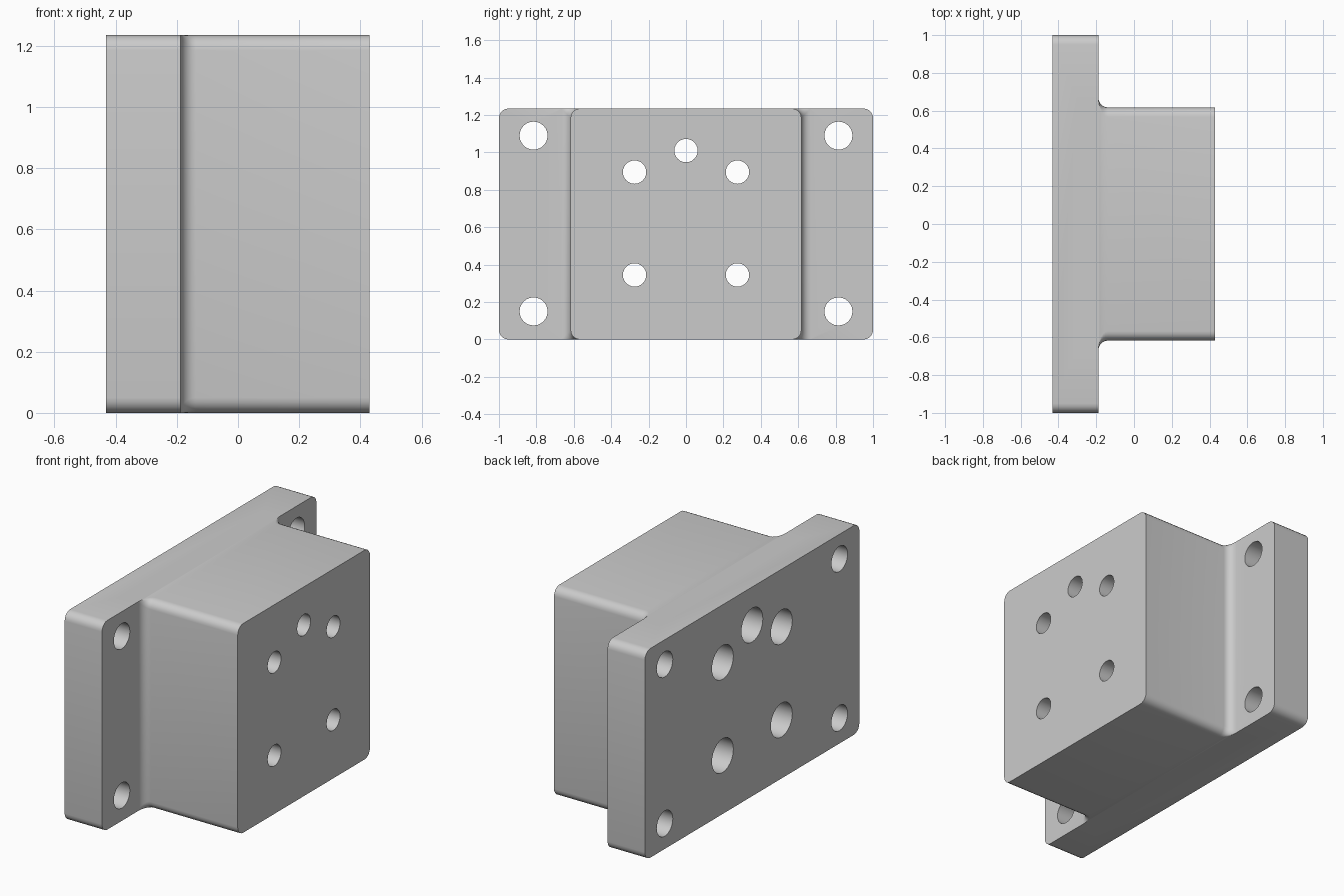
import bpy, bmesh
from math import sin, cos, pi

if "Cube" in bpy.data.objects:
    bpy.data.objects.remove(bpy.data.objects["Cube"])

H = 1.235                               # overall height
X0, X1, X2 = -0.432, -0.188, 0.43       # back, flange face, block face
W_FLANGE, W_BLOCK, R = 1.0, 0.617, 0.05


def rounded_rect(x, w, r, steps=5):
    """Rounded rectangle in the yz plane, standing on z = 0."""
    pts = []
    for i, (sy, cz) in enumerate([(1, H - r), (-1, H - r), (-1, r), (1, r)]):
        for k in range(steps + 1):
            a = (i + k / steps) * pi / 2
            pts.append((x, sy * (w - r) + r * cos(a), cz + r * sin(a)))
    return pts


def circle(x, y, z, r, n=24):
    return [(x, y + r * cos(2 * pi * k / n), z + r * sin(2 * pi * k / n)) for k in range(n)]


def loft(bm, rings):
    """Skin a list of equal-length rings along x and cap both ends."""
    rows = [[bm.verts.new(p) for p in ring] for ring in rings]
    n = len(rows[0])
    for a, b in zip(rows, rows[1:]):
        for i in range(n):
            bm.faces.new((a[i], a[(i + 1) % n], b[(i + 1) % n], b[i]))
    bm.faces.new(rows[0])
    bm.faces.new(rows[-1])


def make(name, ring_sets):
    bm = bmesh.new()
    for rings in ring_sets:
        loft(bm, rings)
    bmesh.ops.recalc_face_normals(bm, faces=bm.faces)
    mesh = bpy.data.meshes.new(name)
    bm.to_mesh(mesh)
    bm.free()
    ob = bpy.data.objects.new(name, mesh)
    bpy.context.collection.objects.link(ob)
    return ob


def boolean(target, tool, operation):
    mod = target.modifiers.new(operation, 'BOOLEAN')
    mod.operation, mod.object, mod.solver = operation, tool, 'EXACT'
    bpy.context.view_layer.objects.active = target
    bpy.ops.object.modifier_apply(modifier=mod.name)
    bpy.data.objects.remove(tool)


# Mounting flange plate
body = make("mounting_block", [[rounded_rect(X0, W_FLANGE, R), rounded_rect(X1, W_FLANGE, R)]])

# Raised block, flaring into the flange through a concave fillet
rings = [rounded_rect(-0.3, W_BLOCK + R, 0.003)]
for k in range(7):
    a = k / 6 * pi / 2
    flare = R * (1 - sin(a))
    rings.append(rounded_rect(X1 + R * (1 - cos(a)), W_BLOCK + flare, max(0.003, R - flare)))
rings.append(rounded_rect(X2, W_BLOCK, R))
boolean(body, make("raised_block", [rings]), 'UNION')

# Flange bolt holes, and block holes counterbored from the back
holes = [[circle(-0.6, y, z, 0.075), circle(0, y, z, 0.075)]
         for y in (-0.815, 0.815) for z in (0.15, 1.09)]
step = 0.08
for y, z in [(0, 1.01), (-0.275, 0.895), (0.275, 0.895), (-0.275, 0.345), (0.275, 0.345)]:
    holes.append([circle(-0.6, y, z, 0.1), circle(step, y, z, 0.1),
                  circle(step, y, z, 0.0625), circle(0.6, y, z, 0.0625)])
boolean(body, make("hole_cutters", holes), 'DIFFERENCE')

# Smooth fillets and bores, crisp edges elsewhere
bpy.ops.object.select_all(action='DESELECT')
body.select_set(True)
bpy.context.view_layer.objects.active = body
bpy.ops.object.shade_smooth_by_angle(angle=pi / 6)
